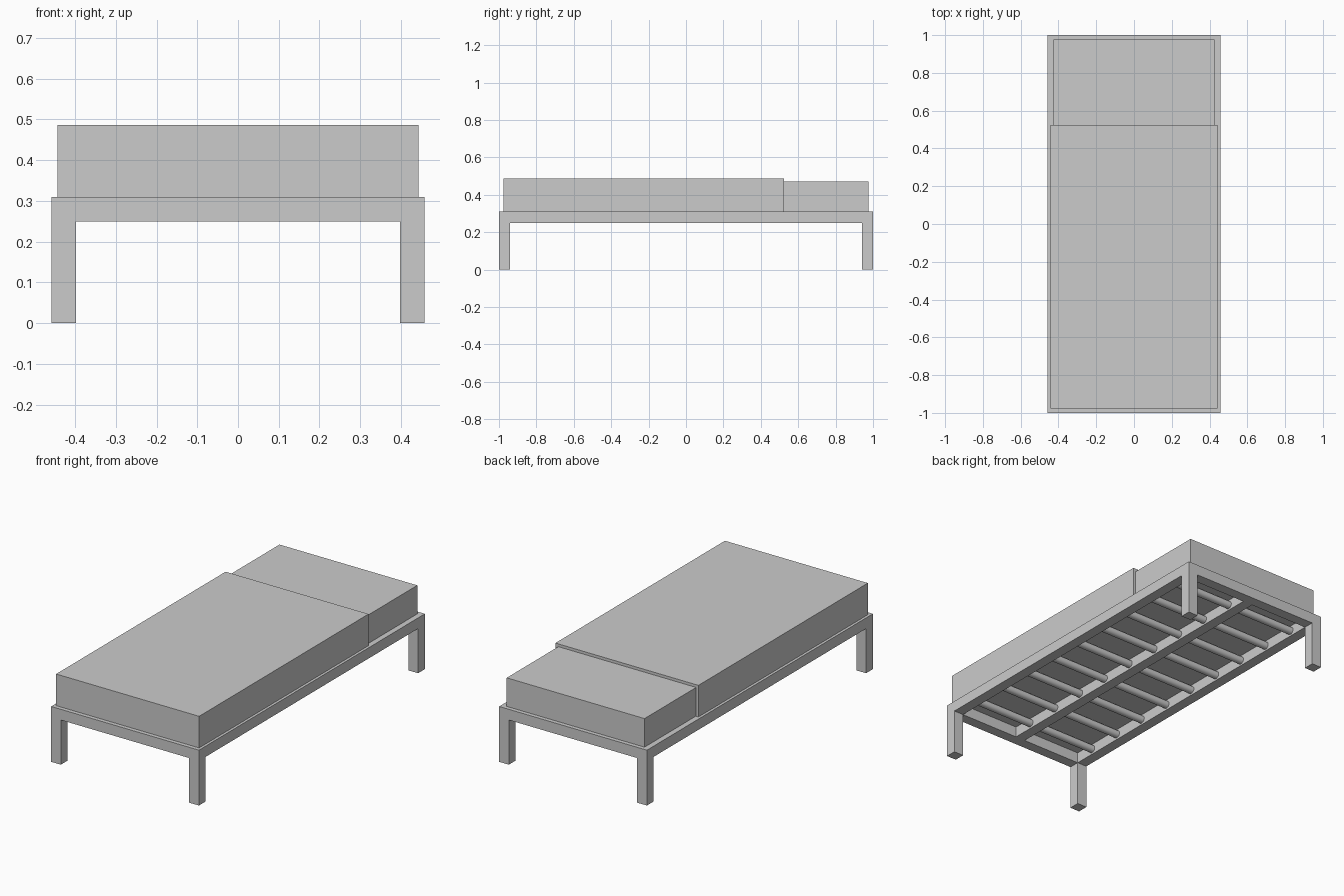
import bpy, bmesh, math

if "Cube" in bpy.data.objects:
    bpy.data.objects.remove(bpy.data.objects["Cube"])

HX, HY = 0.458, 1.0        # half width, half length of the frame
T = 0.06                   # timber thickness
Z0, Z1 = 0.25, 0.31        # rail underside and top


def box(name, lo, hi):
    bm = bmesh.new()
    bmesh.ops.create_cube(bm, size=1)
    for v in bm.verts:
        v.co = [lo[i] + (v.co[i] + 0.5) * (hi[i] - lo[i]) for i in range(3)]
    mesh = bpy.data.meshes.new(name)
    bm.to_mesh(mesh)
    bm.free()
    ob = bpy.data.objects.new(name, mesh)
    bpy.context.collection.objects.link(ob)
    return ob


# Corner legs
for sx, side in ((-1, "left"), (1, "right")):
    for sy, end in ((-1, "front"), (1, "back")):
        xs = sorted((sx * HX, sx * (HX - T)))
        ys = sorted((sy * HY, sy * (HY - T)))
        box(f"{end}_{side}_leg", (xs[0], ys[0], 0), (xs[1], ys[1], Z1))

# Rails between the legs
for s, side, end in ((-1, "left", "front"), (1, "right", "back")):
    xs = sorted((s * HX, s * (HX - T)))
    ys = sorted((s * HY, s * (HY - T)))
    box(f"{side}_rail", (xs[0], -HY + T, Z0), (xs[1], HY - T, Z1))
    box(f"{end}_rail", (-HX + T, ys[0], Z0), (HX - T, ys[1], Z1))

# Centre beam
box("centre_beam", (-T / 2, -HY + T, Z0), (T / 2, HY - T, Z1))

# Round slats carrying the mattress
for i in range(9):
    y = -0.82 + 0.205 * i
    bpy.ops.mesh.primitive_cylinder_add(
        vertices=20, radius=0.021, depth=2 * (HX - T) + 0.02,
        location=(0, y, 0.28), rotation=(0, math.pi / 2, 0))
    bpy.context.object.name = f"slat_{i + 1}"
    bpy.ops.object.shade_smooth_by_angle()

# Mattress
box("mattress", (-0.427, -0.961, Z1), (0.427, 0.977, 0.470))

# Blanket: a shell over the mattress, open below and towards the head end
blanket = box("blanket", (-0.443, -0.977, Z1), (0.443, 0.523, 0.487))
bm = bmesh.new()
bm.from_mesh(blanket.data)
bm.normal_update()
open_faces = [f for f in bm.faces if f.normal.z < -0.5 or f.normal.y > 0.5]
bmesh.ops.delete(bm, geom=open_faces, context='FACES')
bm.to_mesh(blanket.data)
bm.free()
solid = blanket.modifiers.new("thickness", 'SOLIDIFY')
solid.thickness = 0.0155
solid.offset = -1
solid.use_even_offset = True
